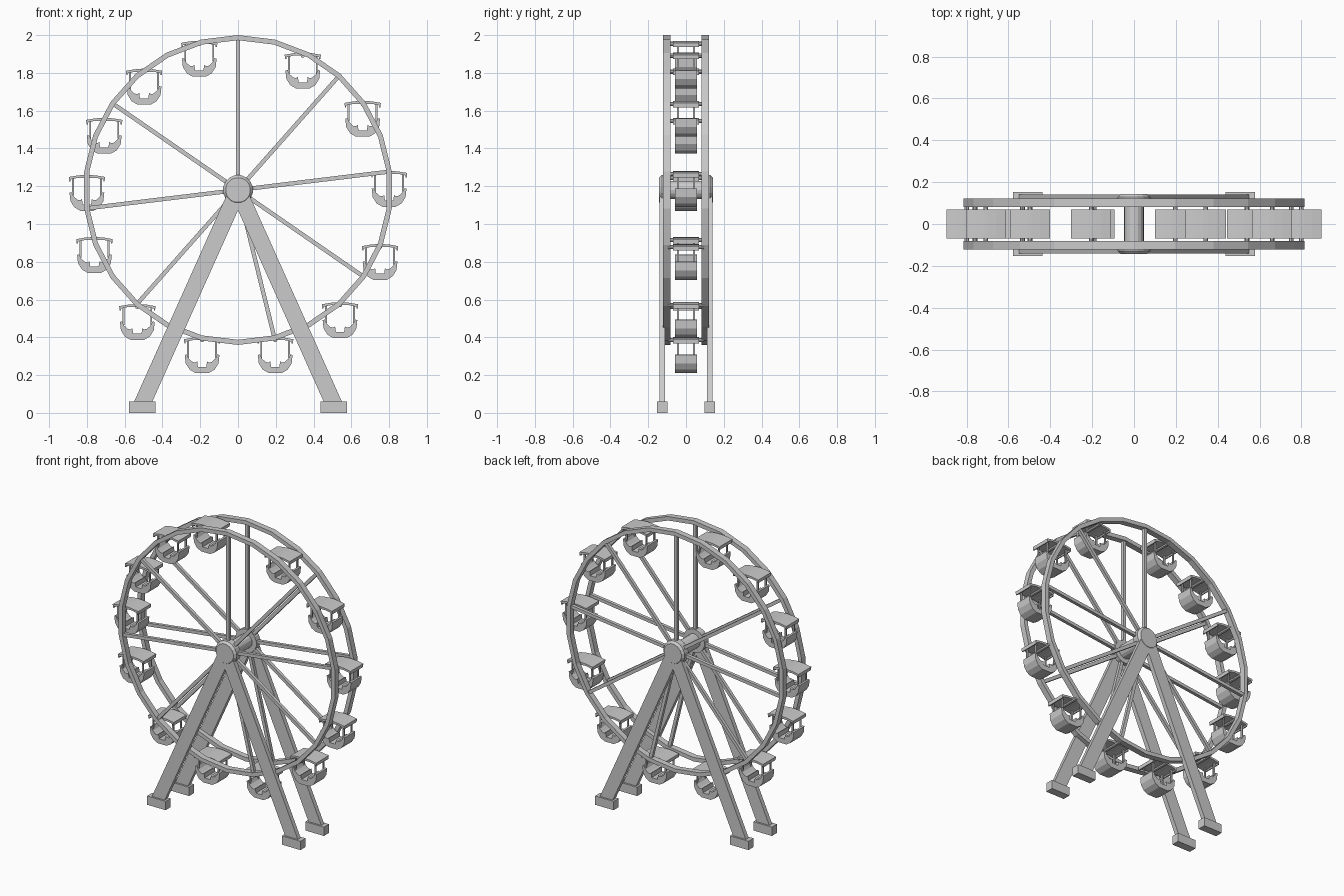
import bpy, bmesh, math
from mathutils import Vector, Matrix

if "Cube" in bpy.data.objects:
    bpy.data.objects.remove(bpy.data.objects["Cube"])

HUB = Vector((0, 0, 1.18))
SIDES = 26


def finish(name, bm):
    bmesh.ops.recalc_face_normals(bm, faces=bm.faces)
    me = bpy.data.meshes.new(name)
    bm.to_mesh(me)
    bm.free()
    ob = bpy.data.objects.new(name, me)
    bpy.context.collection.objects.link(ob)
    return ob


def box(bm, c, size):
    m = Matrix.Translation(c) @ Matrix.Diagonal((*size, 1))
    bmesh.ops.create_cube(bm, size=1, matrix=m)


def beam(bm, a, b, w, d):
    # square bar from a to b in the wheel plane, width w, depth d along y
    a, b = Vector(a), Vector(b)
    z = (b - a).normalized()
    y = Vector((0, 1, 0))
    x = y.cross(z)
    rot = Matrix((x, y, z)).transposed().to_4x4()
    m = Matrix.Translation((a + b) / 2) @ rot @ Matrix.Diagonal((w, d, (b - a).length, 1))
    bmesh.ops.create_cube(bm, size=1, matrix=m)


def extrude_profile(bm, pts, half):
    # closed xz profile extruded symmetrically along y
    vs = [bm.verts.new((x, -half, z)) for x, z in pts]
    f = bm.faces.new(vs)
    r = bmesh.ops.extrude_face_region(bm, geom=[f])
    new = [v for v in r["geom"] if isinstance(v, bmesh.types.BMVert)]
    bmesh.ops.translate(bm, verts=new, vec=(0, 2 * half, 0))


def lathe_y(bm, prof, n, off=0.0, closed=False):
    # rings of (radius, y) around the hub axis
    rings = []
    for r, y in prof:
        rings.append([bm.verts.new(HUB + Vector((r * math.sin(2 * math.pi * (k + off) / n), y,
                      r * math.cos(2 * math.pi * (k + off) / n)))) for k in range(n)])
    pairs = list(zip(rings, rings[1:]))
    if closed:
        pairs.append((rings[-1], rings[0]))
    else:
        bm.faces.new(rings[0])
        bm.faces.new(rings[-1])
    for p, q in pairs:
        for k in range(n):
            j = (k + 1) % n
            bm.faces.new((p[k], p[j], q[j], q[k]))


def mirrored(half):
    # full outline from its right half
    return half + [(-x, z) for x, z in reversed(half)]


for side, label in ((-1, "front"), (1, "back")):
    # rim
    bm = bmesh.new()
    lathe_y(bm, [(0.82, side * 0.081), (0.82, side * 0.121),
                 (0.793, side * 0.121), (0.793, side * 0.081)], SIDES, closed=True)
    finish(label + "_rim", bm)

    # spokes, unevenly spaced on rim corners
    bm = bmesh.new()
    for i in (0, 3, 6, 9, 12, 16, 19, 22):
        a = 2 * math.pi * i / SIDES
        d = Vector((math.sin(a), 0, math.cos(a)))
        o = HUB + Vector((0, side * 0.101, 0))
        beam(bm, o + d * 0.03, o + d * 0.8, 0.022, 0.022)
    finish(label + "_spokes", bm)

    # hub cap
    bm = bmesh.new()
    lathe_y(bm, [(0.08, side * 0.085), (0.08, side * 0.128), (0.066, side * 0.143)], 16, 0.5)
    finish(label + "_hub_cap", bm)

    # legs and feet
    for sx, word in ((-1, "left"), (1, "right")):
        bm = bmesh.new()
        beam(bm, (sx * 0.515, side * 0.126, 0.03), (0, side * 0.126, 1.18), 0.088, 0.03)
        finish(label + "_" + word + "_leg", bm)
        bm = bmesh.new()
        box(bm, (sx * 0.508, side * 0.126, 0.03), (0.14, 0.054, 0.06))
        finish(label + "_" + word + "_foot", bm)

# axle between the hub caps
bm = bmesh.new()
lathe_y(bm, [(0.048, -0.12), (0.048, 0.12)], 16)
finish("axle", bm)

# cabin: one mesh with body, posts, roof and hanger rod, origin at its bottom centre
bm = bmesh.new()
body = mirrored([(0.035, 0.004), (0.066, 0.022), (0.087, 0.055), (0.092, 0.1), (0.08, 0.102),
                 (0.07, 0.08), (0.05, 0.062), (0.036, 0.06), (0.026, 0.066), (0.022, 0.037)])
extrude_profile(bm, body, 0.057)
roof = mirrored([(0.05, 0.178), (0.087, 0.17), (0.087, 0.16), (0.094, 0.16),
                 (0.096, 0.183), (0.05, 0.191), (0.012, 0.194)])
extrude_profile(bm, roof, 0.069)
for sx in (-1, 1):
    for sy in (-1, 1):
        box(bm, (sx * 0.074, sy * 0.042, 0.132), (0.01, 0.01, 0.095))
bmesh.ops.create_cone(bm, cap_ends=True, segments=8, radius1=0.011, radius2=0.011, depth=0.19,
                      matrix=Matrix.Translation((0, 0, 0.178)) @ Matrix.Rotation(math.pi / 2, 4, 'X'))
cabin = finish("cabin", bm)

# thirteen cabins hung around the wheel
spots = [(-.205, 1.776), (.343, 1.713), (.66, 1.458), (.80, 1.087), (.752, .70), (.54, .392),
         (.197, .207), (-.19, .207), (-.533, .382), (-.76, .737), (-.80, 1.066),
         (-.708, 1.368), (-.497, 1.628)]
for i, (x, z) in enumerate(spots):
    ob = cabin if i == 0 else bpy.data.objects.new("cabin_%d" % (i + 1), cabin.data)
    if i:
        bpy.context.collection.objects.link(ob)
    ob.location = (x, 0, z)
